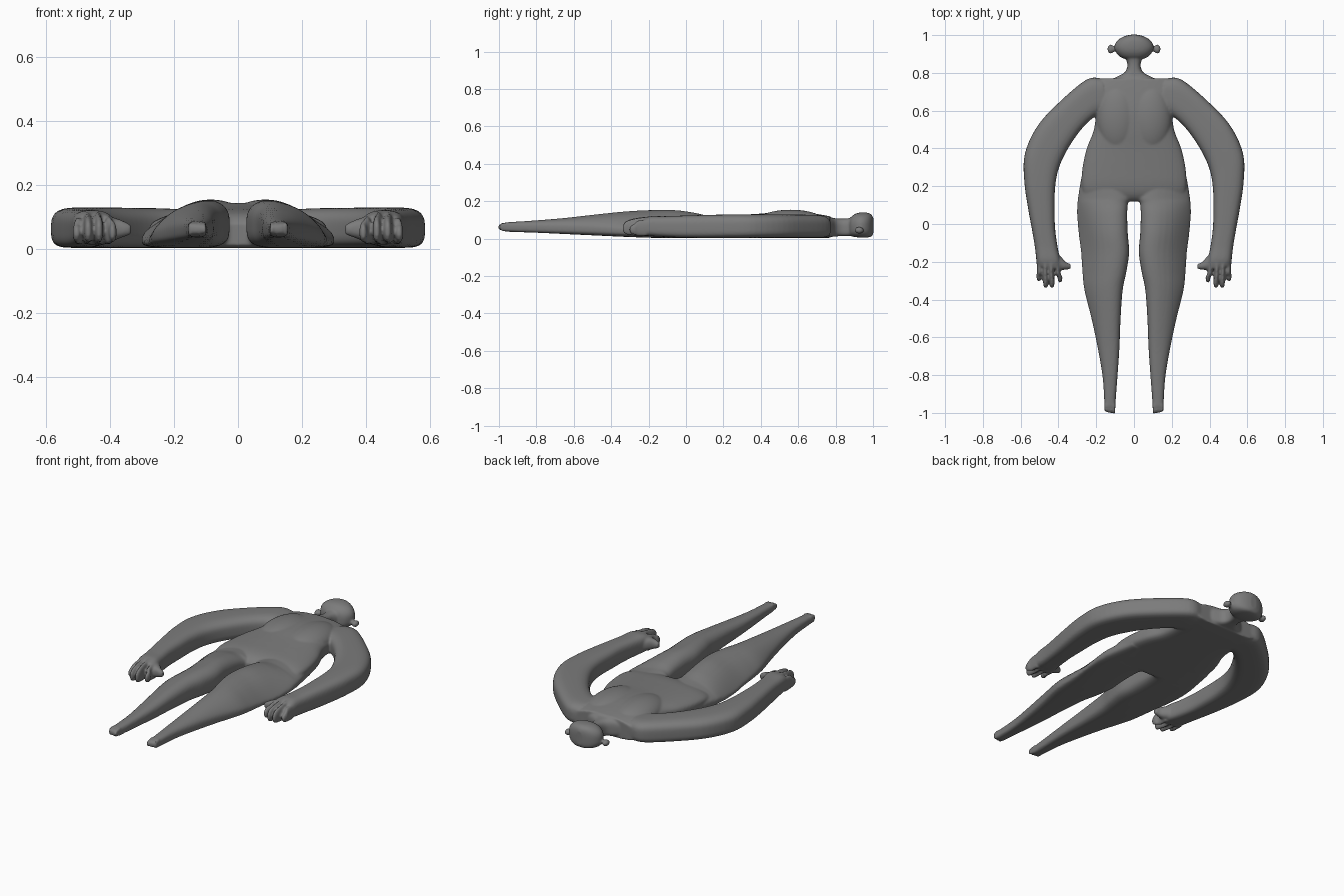
import bpy, bmesh, math
from mathutils import Matrix

bm = bmesh.new()
N = 40


def smooth_path(secs, steps=5):
    """Catmull-Rom interpolation through section tuples."""
    out = []
    for i in range(len(secs) - 1):
        p0, p1 = secs[max(i - 1, 0)], secs[i]
        p2, p3 = secs[i + 1], secs[min(i + 2, len(secs) - 1)]
        for s in range(steps):
            t = s / steps
            out.append([0.5 * (2 * b + (c - a) * t + (2 * a - 5 * b + 4 * c - d) * t * t
                               + (3 * b - a - 3 * c + d) * t ** 3)
                        for a, b, c, d in zip(p0, p1, p2, p3)])
    return out + [list(secs[-1])]


def loft(secs, sign=1, n_top=2.6, n_low=4.0):
    """Section: inner x, y, outer x, y, bottom z, top z, outward slope of the top."""
    rings = []
    for x1, y1, x2, y2, zb, zt, slope in smooth_path(secs):
        ring = []
        for i in range(N):
            a = 2 * math.pi * i / N
            c, s = math.cos(a), math.sin(a)
            n = n_top if s > 0 else n_low
            u = 0.5 + 0.5 * math.copysign(abs(c) ** (2 / n), c)
            v = 0.5 + 0.5 * math.copysign(abs(s) ** (2 / n), s)
            v *= 1 - slope * u ** 2.3
            ring.append(bm.verts.new((sign * (x1 + (x2 - x1) * u),
                                      y1 + (y2 - y1) * u, zb + (zt - zb) * v)))
        rings.append(ring)
    faces = [bm.faces.new(rings[0]), bm.faces.new(rings[-1])]
    for a, b in zip(rings, rings[1:]):
        for i in range(N):
            j = (i + 1) % N
            faces.append(bm.faces.new((a[i], a[j], b[j], b[i])))
    bmesh.ops.recalc_face_normals(bm, faces=faces)


def blob(loc, size):
    bmesh.ops.create_uvsphere(bm, u_segments=32, v_segments=20, radius=1,
                              matrix=Matrix.Translation(loc) @ Matrix.Diagonal((*size, 1)))


def centred(rows, **kw):
    loft([(-w, y, w, y, zb, zt, 0) for y, w, zb, zt in rows], **kw)


# Torso, thinning out where it runs into the thighs
centred([(0.77, 0.20, 0.005, 0.12), (0.70, 0.235, 0.003, 0.132), (0.60, 0.205, 0.003, 0.144),
         (0.50, 0.212, 0.003, 0.143), (0.40, 0.25, 0.003, 0.134), (0.30, 0.272, 0.003, 0.128),
         (0.22, 0.278, 0.003, 0.123), (0.17, 0.272, 0.003, 0.114), (0.14, 0.262, 0.004, 0.10),
         (0.12, 0.235, 0.012, 0.08)], n_top=2.2, n_low=5)
# Neck
centred([(0.74, 0.16, 0.01, 0.118), (0.775, 0.10, 0.01, 0.113), (0.80, 0.052, 0.012, 0.109),
         (0.83, 0.036, 0.014, 0.107), (0.86, 0.038, 0.014, 0.108), (0.90, 0.055, 0.014, 0.115)])
# Head
centred([(0.876, 0.055, 0.02, 0.108), (0.888, 0.078, 0.012, 0.122), (0.91, 0.096, 0.008, 0.135),
         (0.935, 0.104, 0.006, 0.14), (0.96, 0.096, 0.006, 0.14), (0.98, 0.077, 0.008, 0.136),
         (0.994, 0.05, 0.014, 0.126), (1.002, 0.02, 0.03, 0.11)], n_top=2.3, n_low=3.2)

for sg in (1, -1):
    # Ears and chest
    blob((sg * 0.123, 0.926, 0.045), (0.018, 0.025, 0.018))
    blob((sg * 0.103, 0.926, 0.045), (0.022, 0.012, 0.012))
    blob((sg * 0.085, 0.56, 0.085), (0.115, 0.19, 0.07))
    # Arm
    loft([(0.14, 0.59, 0.17, 0.77, 0.005, 0.122, 0), (0.205, 0.57, 0.25, 0.765, 0.004, 0.127, 0),
          (0.28, 0.50, 0.39, 0.65, 0.004, 0.129, 0), (0.355, 0.39, 0.51, 0.52, 0.004, 0.13, 0),
          (0.40, 0.29, 0.578, 0.37, 0.004, 0.13, 0), (0.418, 0.19, 0.58, 0.22, 0.004, 0.129, 0),
          (0.42, 0.08, 0.56, 0.08, 0.004, 0.126, 0), (0.418, -0.02, 0.54, -0.03, 0.006, 0.123, 0),
          (0.405, -0.12, 0.525, -0.12, 0.01, 0.12, 0), (0.39, -0.19, 0.517, -0.19, 0.014, 0.12, 0),
          (0.387, -0.24, 0.514, -0.222, 0.02, 0.108, 0)], sg, 3, 4)
    # Thumb
    loft([(0.43, -0.14, 0.44, -0.24, 0.02, 0.11, 0), (0.39, -0.17, 0.40, -0.245, 0.025, 0.10, 0),
          (0.36, -0.202, 0.365, -0.242, 0.036, 0.09, 0),
          (0.334, -0.212, 0.336, -0.238, 0.046, 0.076, 0)], sg, 2.3, 2.3)
    # Fingers
    for x, tx, ty, top in ((0.403, 0.392, -0.31, 0.106), (0.438, 0.434, -0.338, 0.119),
                           (0.470, 0.468, -0.338, 0.117), (0.500, 0.504, -0.302, 0.102)):
        loft([(x - 0.015, -0.21, x + 0.015, -0.21, 0.013, top, 0),
              (x - 0.014, -0.26, x + 0.014, -0.26, 0.016, top - 0.006, 0),
              (tx - 0.013, ty + 0.03, tx + 0.013, ty + 0.03, 0.02, top - 0.018, 0),
              (tx - 0.01, ty + 0.008, tx + 0.01, ty + 0.008, 0.028, top - 0.032, 0),
              (tx - 0.006, ty, tx + 0.006, ty, 0.04, top - 0.045, 0)], sg, 2.2, 2.2)
    # Leg
    rows = [(0.30, 0.06, 0.268, 0.006, 0.105, 0.35), (0.22, 0.04, 0.283, 0.004, 0.115, 0.35),
            (0.14, 0.02, 0.296, 0.003, 0.123, 0.45), (0.11, 0.032, 0.299, 0.003, 0.129, 0.5),
            (0.05, 0.036, 0.301, 0.003, 0.146, 0.65), (-0.05, 0.033, 0.293, 0.003, 0.162, 0.75),
            (-0.15, 0.026, 0.28, 0.004, 0.163, 0.7), (-0.25, 0.04, 0.273, 0.007, 0.159, 0.62),
            (-0.35, 0.06, 0.262, 0.011, 0.15, 0.5), (-0.5, 0.071, 0.225, 0.018, 0.132, 0.35),
            (-0.65, 0.077, 0.193, 0.025, 0.113, 0.2), (-0.8, 0.087, 0.167, 0.032, 0.099, 0.1),
            (-0.92, 0.096, 0.158, 0.036, 0.09, 0), (-0.968, 0.098, 0.157, 0.038, 0.087, 0)]
    loft([(x1, y, x2, y, zb, zt, k) for y, x1, x2, zb, zt, k in rows], sg, 2.6, 4)
    # Toes
    for i in range(4):
        x, tip = 0.105 + i * 0.0152, -1.004 + i * 0.003
        loft([(x - 0.006, -0.955, x + 0.006, -0.955, 0.04, 0.087, 0),
              (x - 0.0055, -0.985, x + 0.0055, -0.985, 0.042, 0.084, 0),
              (x - 0.004, tip, x + 0.004, tip, 0.05, 0.074, 0)], sg, 2.2, 2.2)

# Fuse every part into one smooth skin
mesh = bpy.data.meshes.new("reclining_figure")
bm.to_mesh(mesh)
bm.free()
body = bpy.data.objects.new("reclining_figure", mesh)
bpy.context.collection.objects.link(body)
fuse = body.modifiers.new("fuse", 'REMESH')
fuse.mode = 'VOXEL'
fuse.voxel_size = 0.006
fuse.use_smooth_shade = True
relax = body.modifiers.new("relax", 'SMOOTH')
relax.factor = 0.5
relax.iterations = 6

# Dark grey skin
grey = bpy.data.materials.new("dark_grey")
grey.diffuse_color = (0.2, 0.2, 0.2, 1)
mesh.materials.append(grey)
